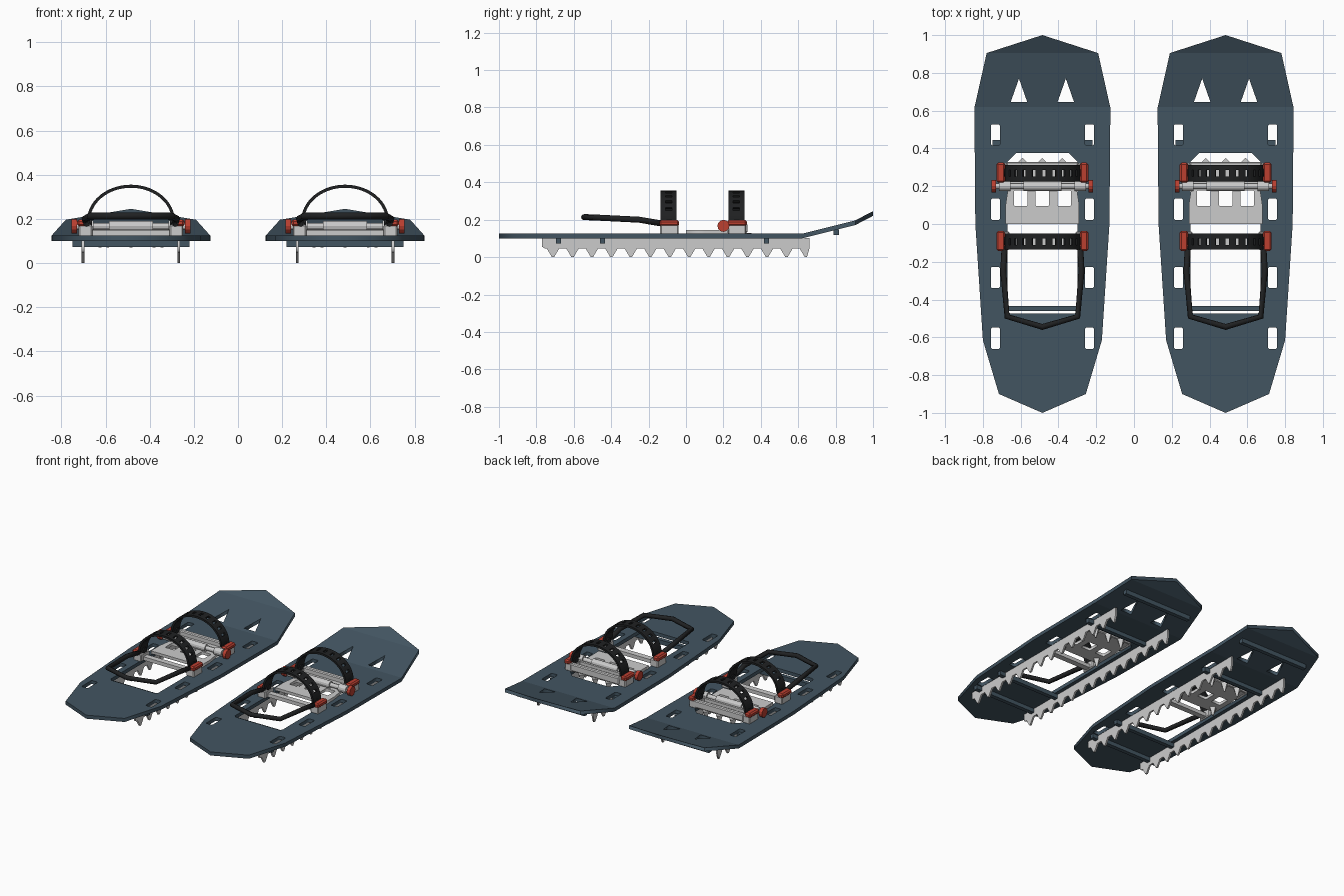
import bpy, bmesh
from math import pi, cos, sin
from mathutils import Matrix, Vector

if "Cube" in bpy.data.objects:
    bpy.data.objects.remove(bpy.data.objects["Cube"])

parts = []


def material(name, rgb):
    m = bpy.data.materials.new(name)
    m.diffuse_color = (*rgb, 1)
    m.use_nodes = True
    m.node_tree.nodes["Principled BSDF"].inputs["Base Color"].default_value = m.diffuse_color
    return m


SLATE = material("slate_deck", (0.055, 0.09, 0.12))
BLACK = material("black_rubber", (0.014, 0.015, 0.016))
RED = material("red_clip", (0.5, 0.05, 0.03))


def add(name, bm, mat=None):
    bmesh.ops.recalc_face_normals(bm, faces=bm.faces)
    me = bpy.data.meshes.new(name)
    bm.to_mesh(me)
    bm.free()
    me.materials.clear()
    if mat:
        me.materials.append(mat)
    ob = bpy.data.objects.new(name, me)
    bpy.context.collection.objects.link(ob)
    parts.append(ob)
    return ob


def curve_bmesh(cu):
    """Turn a curve into a welded bmesh."""
    ob = bpy.data.objects.new("helper", cu)
    bpy.context.collection.objects.link(ob)
    dg = bpy.context.evaluated_depsgraph_get()
    me = bpy.data.meshes.new_from_object(ob.evaluated_get(dg))
    bm = bmesh.new()
    bm.from_mesh(me)
    bmesh.ops.remove_doubles(bm, verts=bm.verts, dist=1e-5)
    bpy.data.objects.remove(ob)
    bpy.data.curves.remove(cu)
    bpy.data.meshes.remove(me)
    return bm


def sheet(loops, thick):
    """Flat outline with holes, extruded about z = 0."""
    cu = bpy.data.curves.new("helper", 'CURVE')
    cu.dimensions, cu.fill_mode, cu.extrude = '2D', 'BOTH', thick / 2
    for pts in loops:
        s = cu.splines.new('POLY')
        s.points.add(len(pts) - 1)
        for p, (x, y) in zip(s.points, pts):
            p.co = (x, y, 0, 1)
        s.use_cyclic_u = True
    return curve_bmesh(cu)


def tube(name, pts, r, mat):
    cu = bpy.data.curves.new("helper", 'CURVE')
    cu.dimensions, cu.bevel_depth, cu.bevel_resolution, cu.use_fill_caps = '3D', r, 2, True
    s = cu.splines.new('POLY')
    s.points.add(len(pts) - 1)
    for p, co in zip(s.points, pts):
        p.co = (*co, 1)
    return add(name, curve_bmesh(cu), mat)


def box(name, lo, hi, mat=None, bevel=0):
    lo, hi = Vector(lo), Vector(hi)
    bm = bmesh.new()
    bmesh.ops.create_cube(bm, size=1, matrix=Matrix.Translation((lo + hi) / 2) @ Matrix.Diagonal((*(hi - lo), 1)))
    if bevel:
        bmesh.ops.bevel(bm, geom=bm.edges[:], offset=bevel, segments=1, affect='EDGES')
    return add(name, bm, mat)


def rod(name, x0, x1, y, z, r, mat=None, n=12):
    bm = bmesh.new()
    bmesh.ops.create_cone(bm, cap_ends=True, segments=n, radius1=r, radius2=r, depth=x1 - x0,
                          matrix=Matrix.Translation(((x0 + x1) / 2, y, z)) @ Matrix.Rotation(pi / 2, 4, 'Y'))
    return add(name, bm, mat)


def mirrored(half):
    """Complete a right-hand half outline across x = 0."""
    return half + [(-x, y) for x, y in reversed(half) if x > 0]


def slot(x0, x1, y0, y1, c):
    return [(x0 + c, y0), (x1 - c, y0), (x1, y0 + c), (x1, y1 - c),
            (x1 - c, y1), (x0 + c, y1), (x0, y1 - c), (x0, y0 + c)]


# deck with slots, toe triangles and the foot opening, toe bent upward
loops = [mirrored([(0, -1), (.23, -.9), (.315, -.615), (.355, 0), (.36, .615), (.295, .905), (0, 1)]),
         mirrored([(.17, -.475), (.185, -.46), (.185, .33), (.14, .375)])]
for s in (-1, 1):
    loops.append([(s * .124, .77), (s * .124 - .044, .645), (s * .124 + .044, .645)])
    for y in (.472, .078, -.283, -.605):
        loops.append(slot(s * .249 - .024, s * .249 + .024, y - .056, y + .056, .006))
bm = sheet(loops, .025)
for y in (.62, .905):
    bmesh.ops.bisect_plane(bm, geom=bm.verts[:] + bm.edges[:] + bm.faces[:], plane_co=(0, y, 0), plane_no=(0, 1, 0))


def lift(y):
    return max(0, y - .62) * .25 + max(0, y - .905) * .27


for v in bm.verts:
    v.co.z += .1125 + lift(v.co.y)
add("deck", bm, SLATE)

# cross ribs under the deck
for y in (-.682, -.447, .43, .803):
    z = .1 + lift(y)
    box("under_rib", (-.265, y - .014, z - .028), (.265, y + .014, z + .003), SLATE)

# toothed traction rails
prof = [(.66, .101), (-.77, .101), (-.77, .055), (-.755, .047)]
for i in range(14):
    t = -.711 + .104 * i
    prof += [(t - .034, .047), (t - .006, 0), (t + .006, 0), (min(t + .034, .66), .047)]
for s in (-1, 1):
    bm = sheet([prof], .012)
    bm.transform(Matrix.Translation((s * .217, 0, 0)) @ Matrix(((0, 0, 1), (1, 0, 0), (0, 1, 0))).to_4x4())
    add("traction_rail", bm)

# crampon plate with windows and teeth
holes = [slot(x - .036, x + .036, .095, .178, .005) for x in (-.115, 0, .115)]
bm = sheet([mirrored([(.195, 0), (.195, .1), (.18, .2), (.18, .32)])] + holes, .02)
bm.transform(Matrix.Translation((0, 0, .135)))
add("crampon_plate", bm)
for x, y in ((-.105, .322), (0, .322), (.105, .322), (-.14, .04), (.14, .04)):
    bm = bmesh.new()
    bmesh.ops.create_cone(bm, cap_ends=True, segments=4, radius1=.006, radius2=.028, depth=.06,
                          matrix=Matrix.Translation((x, y, .1)))
    add("crampon_tooth", bm)

# pivot axle
rod("pivot_axle", -.255, .255, .2, .167, .015)
rod("pivot_sleeve", -.1, .1, .2, .167, .024)
for s in (-1, 1):
    rod("axle_collar", s * .2 - .03, s * .2 + .03, .2, .167, .026)
    rod("axle_knob", s * .257 - .012, s * .257 + .012, .2, .167, .032, RED)


def strap(name, y):
    """Arched strap: a strip of rings with punched holes."""
    n, bm = 34, bmesh.new()
    rows = []
    for i in range(n + 1):
        a = pi * i / n
        rows.append([bm.verts.new((-.192 * cos(a), y + d, .19 + .158 * sin(a))) for d in (-.043, -.017, .017, .043)])
    for i in range(n):
        for j in range(3):
            if j == 1 and i % 3 == 2 and 3 < i < 31:
                continue
            bm.faces.new((rows[i][j], rows[i + 1][j], rows[i + 1][j + 1], rows[i][j + 1]))
    ob = add(name, bm, BLACK)
    ob.modifiers.new("thickness", 'SOLIDIFY').thickness = .014
    ob.modifiers["thickness"].offset = 0


# toe and heel bindings: feet, red clips, base bar, strap
for tag, y in (("toe", .272), ("heel", -.09)):
    for s in (-1, 1):
        xs = sorted((s * .175, s * .237))
        box(tag + "_foot", (xs[0], y - .048, .12), (xs[1], y + .05, .175), None, .006)
        xs = sorted((s * .198, s * .243))
        box(tag + "_clip", (xs[0], y - .053, .165), (xs[1], y + .053, .198), RED, .009)
        rod(tag + "_strap_pin", s * .19 - .013, s * .19 + .013, y, .185, .022, BLACK)
    box(tag + "_base_bar", (-.18, y - .02, .125), (.18, y + .02, .15))
    strap(tag + "_strap", y - .003)
box("toe_front_bar", (-.19, .295, .13), (.19, .328, .18), None, .006)
box("toe_rear_bar", (-.2, .222, .13), (.2, .238, .165))

# heel loop
half = [(.2, -.12, .178), (.207, -.25, .2), (.187, -.49, .212), (0, -.545, .214)]
tube("heel_loop", half + [(-x, y, z) for x, y, z in reversed(half[:-1])], .016, BLACK)

# place one shoe on the left and a copy on the right
for ob in parts:
    twin = ob.copy()
    bpy.context.collection.objects.link(twin)
    ob.location.x -= .485
    twin.location.x += .485
    ob.name, twin.name = "left_" + ob.name, "right_" + ob.name
